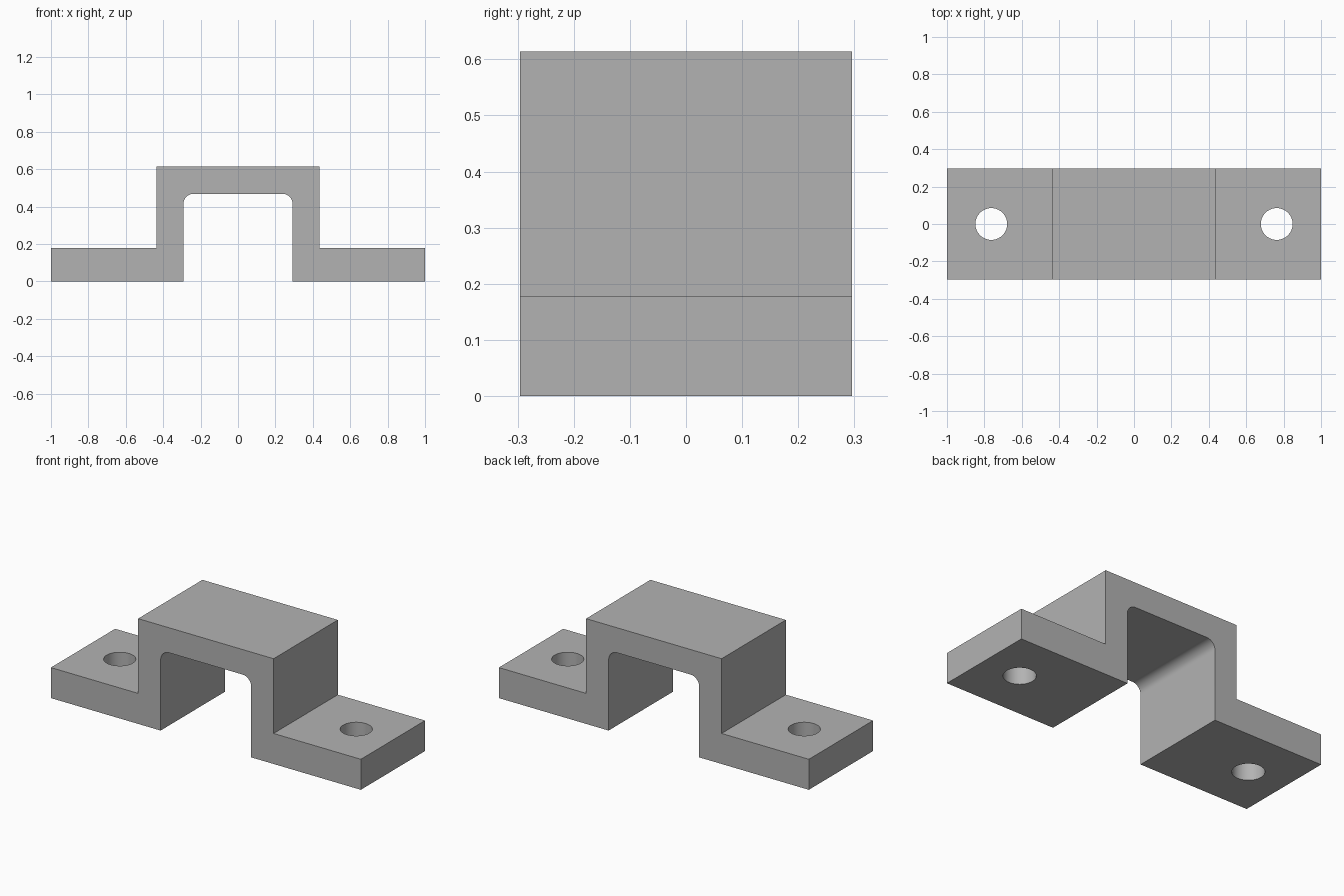
import bpy, bmesh, math

cube = bpy.data.objects.get("Cube")
if cube:
    bpy.data.objects.remove(cube, do_unlink=True)

HALF_DEPTH = 0.296
FILLET = 0.055
INNER_X, INNER_TOP = 0.292, 0.468
HOLE_X, HOLE_RADIUS = 0.763, 0.085

# Single metal colour
metal = bpy.data.materials.new("grey_metal")
metal.use_nodes = True
grey = (0.45, 0.45, 0.45, 1)
metal.diffuse_color = grey
metal.node_tree.nodes["Principled BSDF"].inputs["Base Color"].default_value = grey

# Right half of the hat profile, from the filleted inner corner outwards
half = []
for i in range(13):
    a = math.pi / 2 * (1 - i / 12)
    half.append((INNER_X - FILLET + FILLET * math.cos(a),
                 INNER_TOP - FILLET + FILLET * math.sin(a)))
half += [(INNER_X, 0), (1, 0), (1, 0.178), (0.437, 0.178), (0.437, 0.614)]
profile = half + [(-x, z) for x, z in reversed(half)]

# Bracket body: extruded profile
bm = bmesh.new()
face = bm.faces.new([bm.verts.new((x, -HALF_DEPTH, z)) for x, z in profile])
ext = bmesh.ops.extrude_face_region(bm, geom=[face])
bmesh.ops.translate(bm, vec=(0, 2 * HALF_DEPTH, 0),
                    verts=[g for g in ext["geom"] if isinstance(g, bmesh.types.BMVert)])
bmesh.ops.recalc_face_normals(bm, faces=bm.faces)
mesh = bpy.data.meshes.new("bracket")
bm.to_mesh(mesh)
bm.free()
mesh.materials.append(metal)
bracket = bpy.data.objects.new("bracket", mesh)
bpy.context.collection.objects.link(bracket)

# Screw holes through both flanges
for side, name in ((1, "left"), (-1, "right")):
    bpy.ops.mesh.primitive_cylinder_add(vertices=64, radius=HOLE_RADIUS, depth=0.4,
                                        location=(side * HOLE_X, 0, 0.09))
    cutter = bpy.context.object
    cutter.name = name + "_hole_cutter"
    cutter.data.materials.append(metal)
    cut = bracket.modifiers.new(name + "_hole", "BOOLEAN")
    cut.operation = "DIFFERENCE"
    cut.solver = "EXACT"
    cut.object = cutter
    bpy.context.view_layer.objects.active = bracket
    bpy.ops.object.modifier_apply(modifier=cut.name)
    bpy.data.objects.remove(cutter, do_unlink=True)

# Smooth the fillets and hole walls, keep edges sharp
bpy.ops.object.select_all(action="DESELECT")
bracket.select_set(True)
bpy.context.view_layer.objects.active = bracket
bpy.ops.object.shade_smooth_by_angle(angle=math.radians(30))
